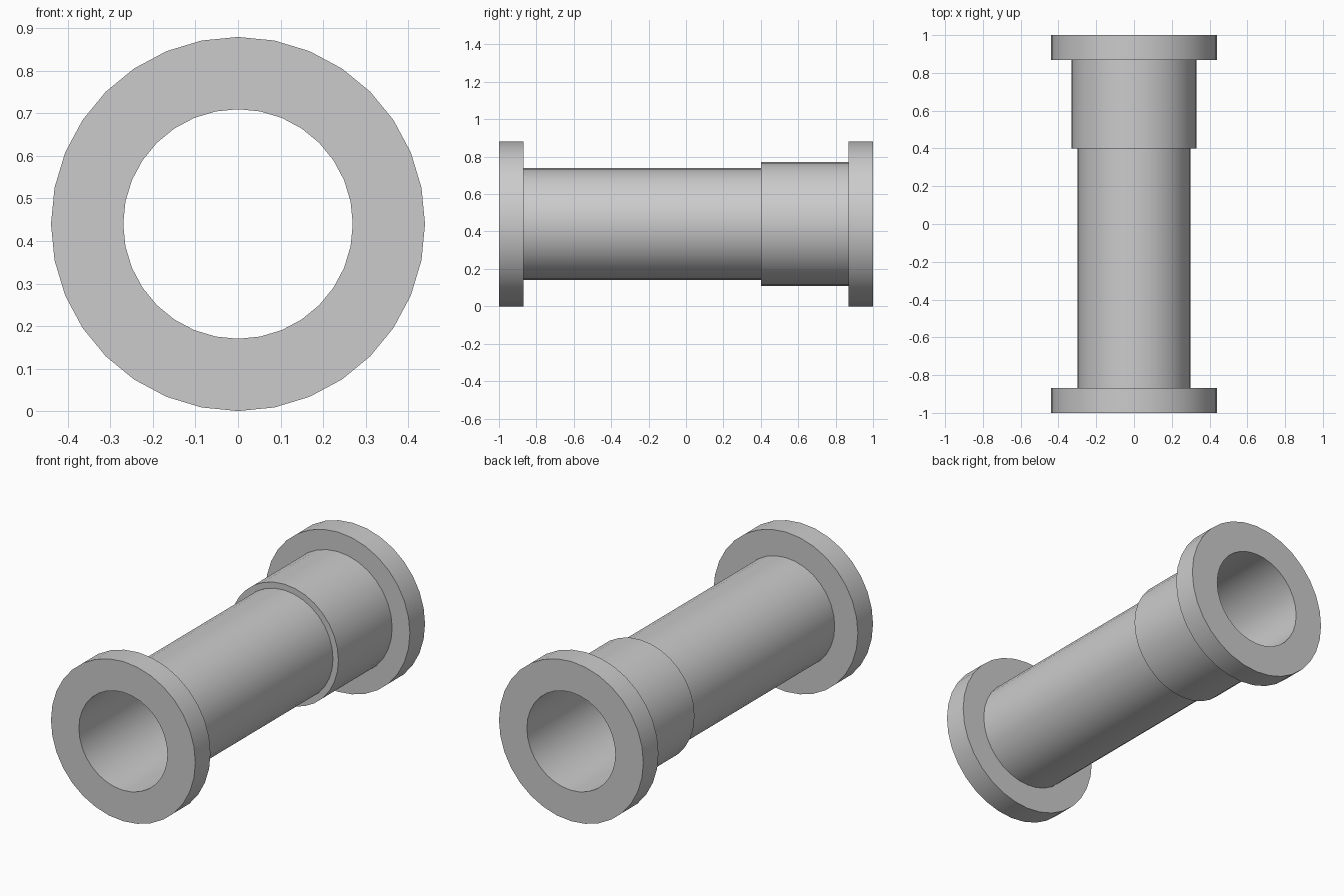
import bpy, bmesh, math

if "Cube" in bpy.data.objects:
    bpy.data.objects.remove(bpy.data.objects["Cube"])

SIDES = 32
FLANGE_R, SLEEVE_R, PIPE_R, BORE_R = 0.44, 0.332, 0.299, 0.27
FLANGE_Y, SLEEVE_Y, END_Y = 0.868, 0.40, 1.0

# Closed half section (radius, y): both flanges, pipe, thicker sleeve and bore
profile = [
    (BORE_R, -END_Y), (FLANGE_R, -END_Y), (FLANGE_R, -FLANGE_Y),
    (PIPE_R, -FLANGE_Y), (PIPE_R, SLEEVE_Y),
    (SLEEVE_R, SLEEVE_Y), (SLEEVE_R, FLANGE_Y),
    (FLANGE_R, FLANGE_Y), (FLANGE_R, END_Y), (BORE_R, END_Y),
]


def lathe_y(name, section, centre_z):
    """Revolve a closed section around a line parallel to the y axis."""
    bm = bmesh.new()
    rings = []
    for i in range(SIDES):
        a = 2 * math.pi * i / SIDES
        rings.append([bm.verts.new((r * math.sin(a), y, r * math.cos(a)))
                      for r, y in section])
    n = len(section)
    for i in range(SIDES):
        r0, r1 = rings[i], rings[(i + 1) % SIDES]
        for j in range(n):
            k = (j + 1) % n
            bm.faces.new((r0[j], r0[k], r1[k], r1[j]))
    bmesh.ops.recalc_face_normals(bm, faces=bm.faces)
    mesh = bpy.data.meshes.new(name)
    bm.to_mesh(mesh)
    bm.free()
    obj = bpy.data.objects.new(name, mesh)
    obj.location.z = centre_z
    bpy.context.collection.objects.link(obj)
    return obj


# Flanged pipe, smooth round walls with crisp rims
pipe = lathe_y("flanged_pipe", profile, FLANGE_R)
bpy.context.view_layer.objects.active = pipe
pipe.select_set(True)
bpy.ops.object.shade_smooth_by_angle(angle=math.radians(30))
